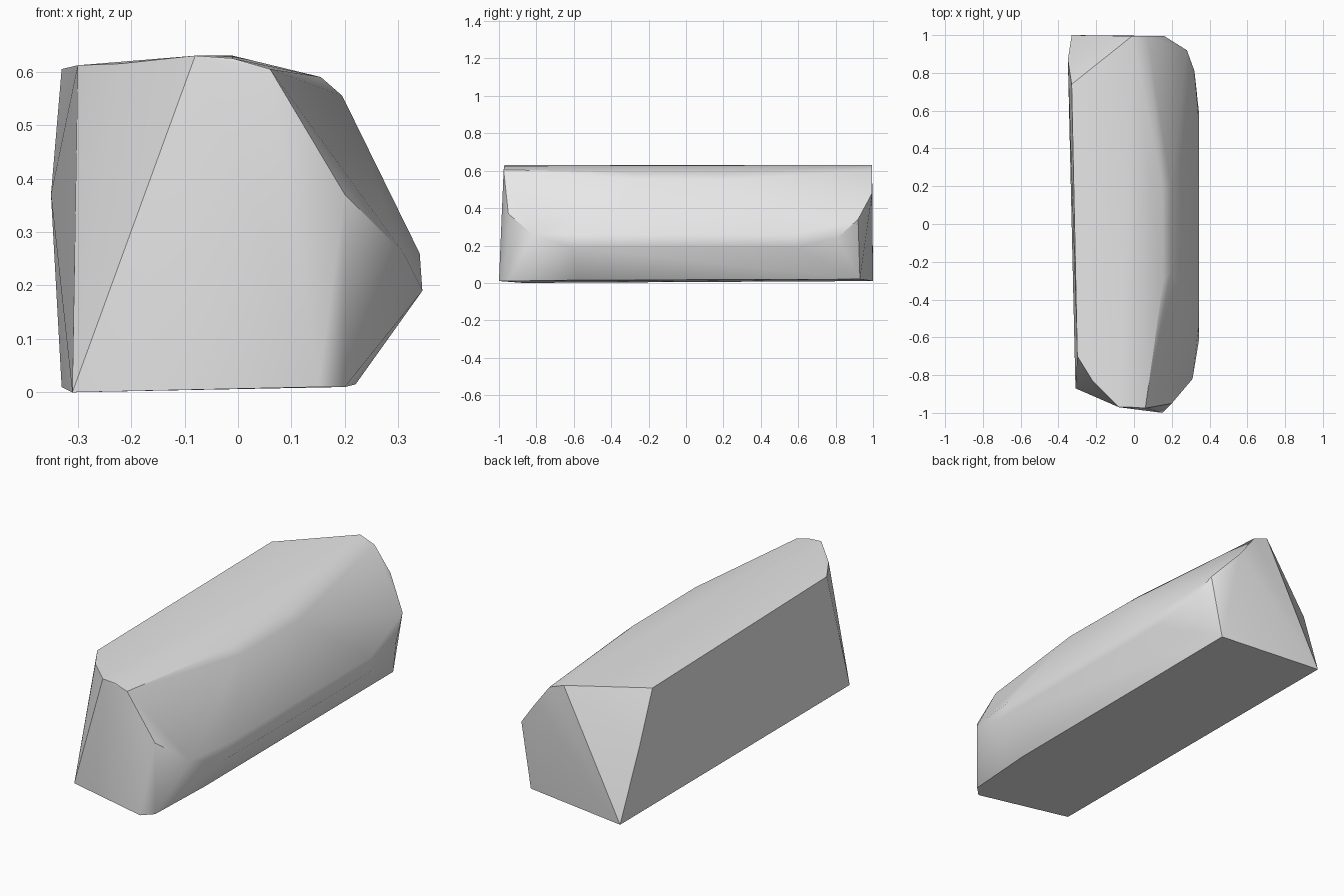
import bpy
import bmesh
import math

default_cube = bpy.data.objects.get("Cube")
if default_cube:
    bpy.data.objects.remove(default_cube, do_unlink=True)


def make_material(name, colour):
    material = bpy.data.materials.new(name)
    material.use_nodes = True
    material.diffuse_color = colour
    shader = next(n for n in material.node_tree.nodes if n.type == 'BSDF_PRINCIPLED')
    shader.inputs["Base Color"].default_value = colour
    shader.inputs["Roughness"].default_value = 0.8
    return material


def make_hull(name, outlines, material, smooth_angle):
    """Wrap a tight faceted skin around the given outlines."""
    bm = bmesh.new()
    for outline in outlines:
        for point in outline:
            bm.verts.new(point)
    hull = bmesh.ops.convex_hull(bm, input=bm.verts[:])
    spare = {v for key in ("geom_interior", "geom_unused") for v in hull[key]
             if isinstance(v, bmesh.types.BMVert)}
    bmesh.ops.delete(bm, geom=list(spare), context='VERTS')
    bmesh.ops.dissolve_limit(bm, angle_limit=math.radians(1),
                             verts=bm.verts[:], edges=bm.edges[:])
    bmesh.ops.recalc_face_normals(bm, faces=bm.faces[:])
    mesh = bpy.data.meshes.new(name)
    bm.to_mesh(mesh)
    bm.free()
    mesh.materials.append(material)
    obj = bpy.data.objects.new(name, mesh)
    bpy.context.collection.objects.link(obj)
    bpy.ops.object.select_all(action='DESELECT')
    obj.select_set(True)
    bpy.context.view_layer.objects.active = obj
    bpy.ops.object.shade_smooth_by_angle(angle=math.radians(smooth_angle))
    return obj


# Outline of the flat underside
base = [(-.31, -.87, 0), (.15, -1, .01), (.2, -.95, .01), (.22, -.58, .015),
        (.22, .93, .02), (-.33, 1, .01)]

# Bulging ridge along the right side, chamfered at both ends
side_ridge = [(.2, -.95, .37), (.31, -.82, .26), (.345, -.61, .19),
              (.345, .58, .19), (.34, .58, .26), (.34, -.55, .26),
              (.32, .81, .24), (.28, .92, .34), (.16, .995, .48)]

# Shoulder between the right slope and the top
shoulder = [(.06, -.975, .605), (.155, -.3, .59), (.195, -.25, .555),
            (.195, .2, .55), (.15, .2, .59), (.07, .995, .6)]

# Crest of the top, from front to back
crest = [(-.3, -.7, .612), (-.22, -.83, .615), (-.08, -.97, .63),
         (-.01, -.97, .625), (-.01, .995, .63)]

# Chipped back corner of the left wall
left_corner = [(-.33, .74, .605), (-.35, .87, .37)]

stone_grey = make_material("stone grey", (0.8, 0.8, 0.8, 1))
make_hull("stone_block", [base, side_ridge, shoulder, crest, left_corner],
          stone_grey, 30)
